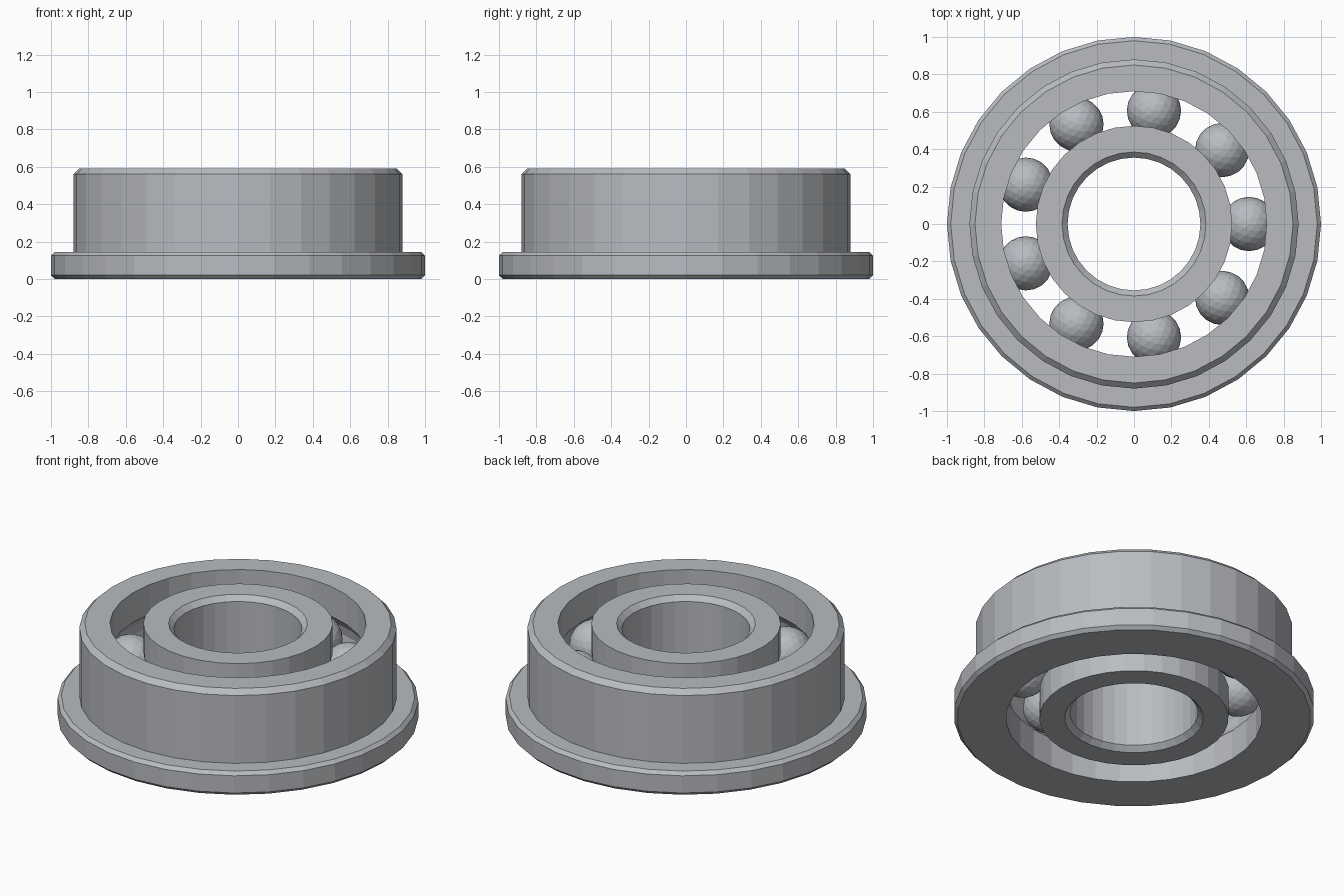
import bpy
import bmesh
from math import cos, sin, radians, pi, tau

cube = bpy.data.objects.get("Cube")
if cube:
    bpy.data.objects.remove(cube)

HEIGHT = 0.59
MID = HEIGHT / 2
SEGMENTS = 32
BALLS = 9
ORBIT = 0.615
BALL_RADIUS = 0.145

steel = bpy.data.materials.new("steel grey")
steel.use_nodes = True
colour = (0.48, 0.50, 0.53, 1)
steel.diffuse_color = colour
steel.node_tree.nodes["Principled BSDF"].inputs["Base Color"].default_value = colour


def finish(bm, name):
    mesh = bpy.data.meshes.new(name)
    bm.to_mesh(mesh)
    bm.free()
    mesh.materials.append(steel)
    obj = bpy.data.objects.new(name, mesh)
    bpy.context.collection.objects.link(obj)
    return obj


def ring(name, profile):
    """Turn a closed (radius, height) profile around the z axis."""
    bm = bmesh.new()
    loops = []
    for i in range(SEGMENTS):
        a = tau * i / SEGMENTS
        loops.append([bm.verts.new((r * cos(a), r * sin(a), z)) for r, z in profile])
    n = len(profile)
    for i in range(SEGMENTS):
        here, after = loops[i], loops[(i + 1) % SEGMENTS]
        for j in range(n):
            k = (j + 1) % n
            bm.faces.new((here[j], after[j], after[k], here[k]))
    bmesh.ops.recalc_face_normals(bm, faces=bm.faces)
    return finish(bm, name)


def groove(wall, side, steps=6):
    """Ball track cut into a wall, listed from low to high."""
    radius = BALL_RADIUS + 0.003
    half = math_half = (radius ** 2 - (wall - ORBIT) ** 2) ** 0.5
    points = []
    for i in range(steps + 1):
        z = -half * cos(pi * i / steps)
        points.append((ORBIT + side * (radius ** 2 - z ** 2) ** 0.5, MID + z))
    return points


# Outer ring with flange, chamfers and ball track
outer = [(0.71, 0), (0.98, 0), (1, 0.02), (1, 0.125), (0.98, 0.145),
         (0.88, 0.145), (0.88, 0.56), (0.85, HEIGHT), (0.71, HEIGHT)]
ring("outer_ring", outer + groove(0.71, 1)[::-1])

# Inner ring with chamfered bore and ball track
inner = [(0.525, HEIGHT), (0.385, HEIGHT), (0.355, 0.56),
         (0.355, 0.03), (0.385, 0), (0.525, 0)]
ring("inner_ring", inner + groove(0.525, -1))

# Balls spaced evenly around the track
for i in range(BALLS):
    a = tau * i / BALLS
    bm = bmesh.new()
    bmesh.ops.create_icosphere(bm, subdivisions=3, radius=BALL_RADIUS)
    ball = finish(bm, f"ball_{i + 1}")
    ball.location = (ORBIT * cos(a), ORBIT * sin(a), MID)
